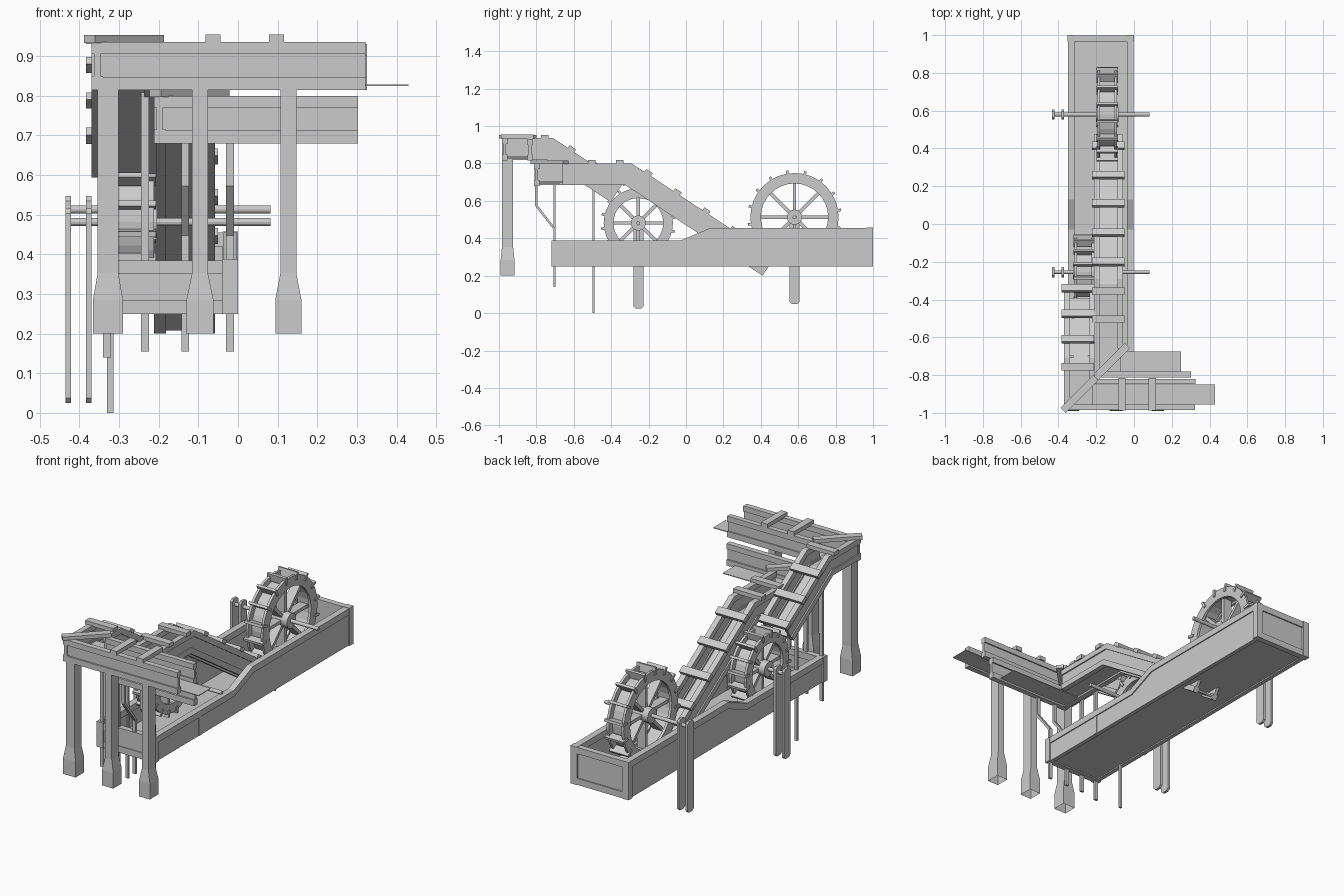
import bpy, bmesh, math
from mathutils import Vector, Matrix

cube = bpy.data.objects.get("Cube")
if cube:
    bpy.data.objects.remove(cube)

wood = bpy.data.materials.new("grey_wood")
wood.use_nodes = True
GREY = (0.6, 0.6, 0.6, 1)
wood.diffuse_color = GREY
wood.node_tree.nodes["Principled BSDF"].inputs["Base Color"].default_value = GREY


def finish(name, bm):
    bmesh.ops.recalc_face_normals(bm, faces=bm.faces)
    mesh = bpy.data.meshes.new(name)
    bm.to_mesh(mesh)
    bm.free()
    mesh.materials.append(wood)
    obj = bpy.data.objects.new(name, mesh)
    bpy.context.collection.objects.link(obj)
    return obj


def add_box(bm, x, y, z, turn=None):
    """Box from (min, max) ranges, optionally transformed."""
    size = Matrix.Diagonal((x[1] - x[0], y[1] - y[0], z[1] - z[0], 1))
    mid = Matrix.Translation((sum(x) / 2, sum(y) / 2, sum(z) / 2))
    bmesh.ops.create_cube(bm, size=1, matrix=(turn or Matrix()) @ mid @ size)


def box(name, x, y, z, turn=None):
    bm = bmesh.new()
    add_box(bm, x, y, z, turn)
    return finish(name, bm)


def prism(name, outline, x):
    """Side outline of (y, z) points, extruded across x."""
    bm = bmesh.new()
    face = bm.faces.new([bm.verts.new((x[0], y, z)) for y, z in outline])
    new = bmesh.ops.extrude_face_region(bm, geom=[face])["geom"]
    bmesh.ops.translate(bm, vec=(x[1] - x[0], 0, 0),
                        verts=[v for v in new if isinstance(v, bmesh.types.BMVert)])
    return finish(name, bm)


def offset(path, depth):
    """Path shifted below itself with mitred corners."""
    pts = [Vector(p) for p in path]
    normals = []
    for a, b in zip(pts, pts[1:]):
        d = (b - a).normalized()
        normals.append(Vector((d.y, -d.x)))
    result = []
    for i, p in enumerate(pts):
        n1, n2 = normals[max(i - 1, 0)], normals[min(i, len(normals) - 1)]
        result.append(p + (n1 + n2) * depth / (1 + n1.dot(n2)))
    return result


def band(name, path, top, bottom, x):
    return prism(name, offset(path, top) + offset(path, bottom)[::-1], x)


def lathe(bm, profile, centre, steps=32):
    """Closed (x, radius) profile turned about a sideways axle."""
    rings = []
    for i in range(steps):
        a = math.tau * i / steps
        rings.append([bm.verts.new((centre[0] + x, centre[1] + r * math.cos(a),
                                    centre[2] + r * math.sin(a))) for x, r in profile])
    n = len(profile)
    for i in range(steps):
        p, q = rings[i], rings[(i + 1) % steps]
        for j in range(n):
            k = (j + 1) % n
            bm.faces.new((p[j], p[k], q[k], q[j]))


def ring(bm, centre, x0, x1, r0, r1):
    lathe(bm, [(x0, r0), (x1, r0), (x1, r1), (x0, r1)], centre)


# Long water trough
rim = [(-0.715, 0.388), (-0.03, 0.388), (0.13, 0.455), (0.995, 0.455)]
outline = [(-0.715, 0.25)] + rim + [(0.995, 0.25)]
for side, x0, x1 in (("right", -0.35, -0.315), ("left", -0.037, -0.002)):
    prism(side + "_trough_wall", outline, (x0 + 0.006, x1 - 0.006))
    band(side + "_trough_cap", rim, 0, 0.035, (x0, x1))
    box(side + "_trough_joint", (x0 + 0.003, x1 - 0.003), (-0.33, -0.31), (0.25, 0.36))
    for end, y, top in (("front", -0.72, 0.388), ("back", 0.965, 0.457)):
        box(f"{side}_{end}_corner_post", (x0 - 0.002, x1 + 0.002), (y, y + 0.035), (0.25, top))
for end, y, top in (("front", -0.71, 0.385), ("back", 0.97, 0.455)):
    box(end + "_trough_panel", (-0.33, -0.02), (y, y + 0.02), (0.25, top))
    for z in (0.25, top - 0.035):
        box(end + "_trough_rail", (-0.33, -0.02), (y - 0.005, y + 0.027), (z, z + 0.035))
box("trough_floor", (-0.34, -0.01), (-0.71, 0.985), (0.257, 0.267))


# Sloping chutes with rails and cross bars
def chute(name, path, walls, starts, bars, bar_x):
    for i, (x0, x1) in enumerate(walls):
        line = [(starts[i], path[0][1])] + path[1:]
        band(f"{name}_wall_{i}", line, 0, 0.115, (x0 + 0.007, x1 - 0.007))
        band(f"{name}_top_rail_{i}", line, 0, 0.03, (x0, x1))
        band(f"{name}_low_rail_{i}", line, 0.085, 0.115, (x0, x1))
    band(name + "_floor", path, 0.095, 0.105, (walls[0][0] + 0.01, walls[1][1] - 0.01))
    (ky, kz), (ey, ez) = path[1], path[2]
    slope = (ez - kz) / (ey - ky)
    bm = bmesh.new()
    for y in bars:
        run = max(0, y - ky)
        turn = Matrix.Translation((0, y, kz + slope * run))
        if run:
            turn = turn @ Matrix.Rotation(math.atan(slope), 4, 'X')
        add_box(bm, bar_x, (-0.02, 0.02), (-0.004, 0.018), turn)
    finish(name + "_cross_bars", bm)


chute("upper_chute", [(-0.985, 0.935), (-0.71, 0.935), (-0.34, 0.69)],
      [(-0.37, -0.34), (-0.236, -0.206)], (-0.985, -0.83),
      (-0.755, -0.615, -0.48, -0.345), (-0.383, -0.213))
chute("lower_chute", [(-0.81, 0.8), (-0.29, 0.8), (0.473, 0.296)],
      [(-0.212, -0.182), (-0.088, -0.058)], (-0.81, -0.66),
      (-0.505, -0.355, -0.205, -0.05, 0.105, 0.255, 0.41), (-0.223, -0.05))


# Sideways feeding flumes
def board(name, x, y, z):
    mid = sum(y) / 2
    box(name, x, (mid - 0.007, mid + 0.007), z)
    for a, b in ((z[0], z[0] + 0.032), (z[1] - 0.03, z[1])):
        box(name + "_rail", x, y, (a, b))


board("upper_flume_front", (-0.37, 0.322), (-0.985, -0.955), (0.815, 0.935))
board("upper_flume_back", (-0.21, 0.325), (-0.848, -0.82), (0.815, 0.93))
board("lower_flume_front", (-0.212, 0.303), (-0.812, -0.782), (0.68, 0.8))
box("upper_flume_floor", (-0.35, 0.43), (-0.955, -0.85), (0.824, 0.828))
box("lower_flume_floor", (-0.2, 0.25), (-0.785, -0.675), (0.69, 0.694))
for x in (-0.063, 0.097):
    box("flume_cross_bar", (x - 0.019, x + 0.019), (-0.988, -0.815), (0.932, 0.954))
for name, x, y, z in (("upper", -0.288, -0.9, 0.933), ("lower", -0.122, -0.73, 0.797)):
    turn = Matrix.Translation((x, y, z)) @ Matrix.Rotation(math.pi / 4, 4, 'Z')
    box(name + "_corner_beam", (-0.123, 0.123), (-0.02, 0.02), (0, 0.02), turn)


# Tall posts on flared hollow feet
def footed_post(x, half, foot):
    bm = bmesh.new()
    rings = []
    for z, hx, hy in ((0.2, foot, 0.037), (0.285, foot, 0.037), (0.353, half, 0.03), (0.825, half, 0.03)):
        rings.append([bm.verts.new((x + sx * hx, -0.954 + sy * hy, z))
                      for sx, sy in ((-1, -1), (1, -1), (1, 1), (-1, 1))])
    for p, q in zip(rings, rings[1:]):
        for j in range(4):
            k = (j + 1) % 4
            bm.faces.new((p[j], p[k], q[k], q[j]))
    bm.faces.new(rings[-1])
    finish("footed_post", bm)


footed_post(-0.328, 0.026, 0.038)
footed_post(-0.096, 0.02, 0.034)
footed_post(0.127, 0.02, 0.033)

# Thin straight and bent props
for x, y, half, z in ((-0.235, -0.703, 0.01, (0.155, 0.82)), (-0.33, -0.703, 0.01, (0.14, 0.83)),
                      (-0.322, -0.495, 0.008, (0, 0.72))):
    box("straight_prop", (x - half, x + half), (y - 0.006, y + 0.006), z)
bend = [(-0.8, 0.69), (-0.8, 0.575), (-0.703, 0.45), (-0.703, 0.155)]
for x in (-0.133, -0.02):
    band("bent_prop", bend, -0.006, 0.006, (x - 0.01, x + 0.01))


# Paddle wheels with axles and twin axle boards
def wheel(name, x, y, z, radius, inner, low, high):
    c, w, bm = (x, y, z), 0.045, bmesh.new()
    for side in (-1, 1):
        ring(bm, c, side * w - 0.007, side * w + 0.007, inner, radius)
    ring(bm, c, -w, w, inner + 0.012, inner + 0.024)
    ring(bm, c, -0.06, 0.06, 0.01, 0.04)
    for i in range(16):
        turn = Matrix.Translation(c) @ Matrix.Rotation(math.tau * (i + 0.4) / 16, 4, 'X')
        add_box(bm, (-w - 0.012, w + 0.012), (-0.007, 0.007), (inner + 0.03, radius + 0.016), turn)
    for i in range(8):
        turn = Matrix.Translation(c) @ Matrix.Rotation(math.tau * i / 8, 4, 'X')
        add_box(bm, (-0.025, 0.025), (-0.009, 0.009), (0.03, inner + 0.015), turn)
    finish(name, bm)
    bm = bmesh.new()
    bmesh.ops.create_cone(bm, cap_ends=True, segments=12, radius1=0.01, radius2=0.01, depth=0.517,
                          matrix=Matrix.Translation((-0.176, y, z)) @ Matrix.Rotation(math.pi / 2, 4, 'Y'))
    finish(name + "_axle", bm)
    shape = [(y - 0.027, low + 0.012), (y - 0.015, low), (y + 0.015, low), (y + 0.027, low + 0.012),
             (y + 0.027, high - 0.012), (y + 0.015, high), (y - 0.015, high), (y - 0.027, high - 0.012)]
    for px in (-0.428, -0.377):
        prism(name + "_axle_board", shape, (px - 0.007, px + 0.007))


wheel("large_wheel", -0.142, 0.58, 0.513, 0.236, 0.18, 0.05, 0.547)
wheel("small_wheel", -0.264, -0.255, 0.482, 0.185, 0.133, 0.025, 0.515)
